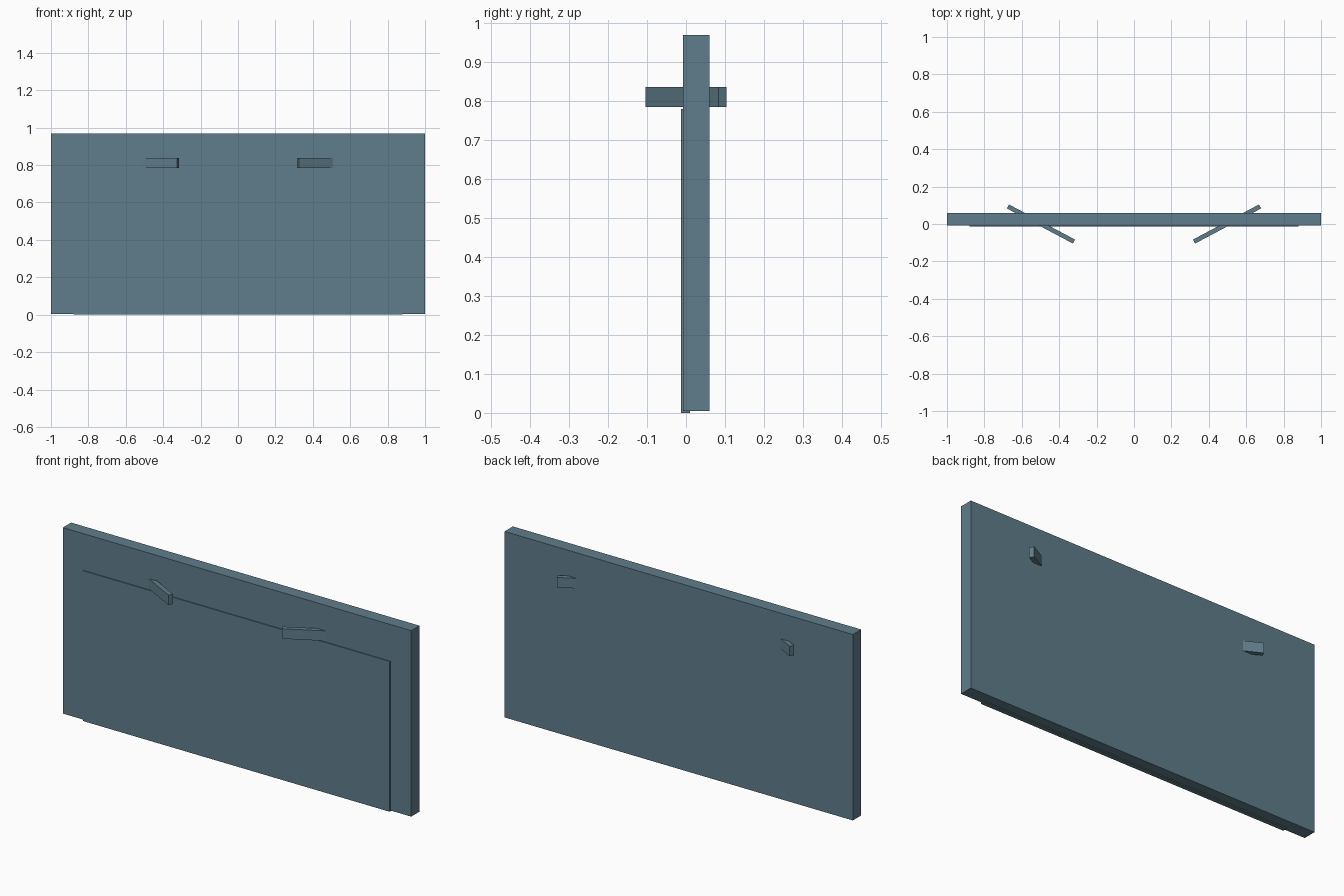
import bpy
import math

cube = bpy.data.objects.get("Cube")
if cube:
    bpy.data.objects.remove(cube, do_unlink=True)

# Single blue-grey colour
slate = bpy.data.materials.new("slate_blue_grey")
slate.use_nodes = True
colour = (0.117, 0.205, 0.258, 1.0)
slate.diffuse_color = colour
slate.node_tree.nodes["Principled BSDF"].inputs["Base Color"].default_value = colour


def box(name, centre, size, turn=0.0):
    """Flat-sided block, turned about the vertical."""
    bpy.ops.mesh.primitive_cube_add(size=1, location=centre, rotation=(0, 0, turn))
    obj = bpy.context.object
    obj.name = name
    obj.scale = size
    obj.data.materials.append(slate)
    return obj


# Main upright slab
box("wall_panel", (0, 0.026, 0.4875), (2.0, 0.068, 0.965))

# Thin raised sheet on the front, reaching slightly below the slab
box("front_sheet", (0, -0.0015, 0.39), (1.76, 0.023, 0.78))

# Slanted bars passing through the slab, mirrored left and right
for side, label in ((1, "left"), (-1, "right")):
    box(label + "_slanted_bar", (side * 0.4975, 0, 0.811),
        (0.4, 0.024, 0.052), side * math.radians(28))
